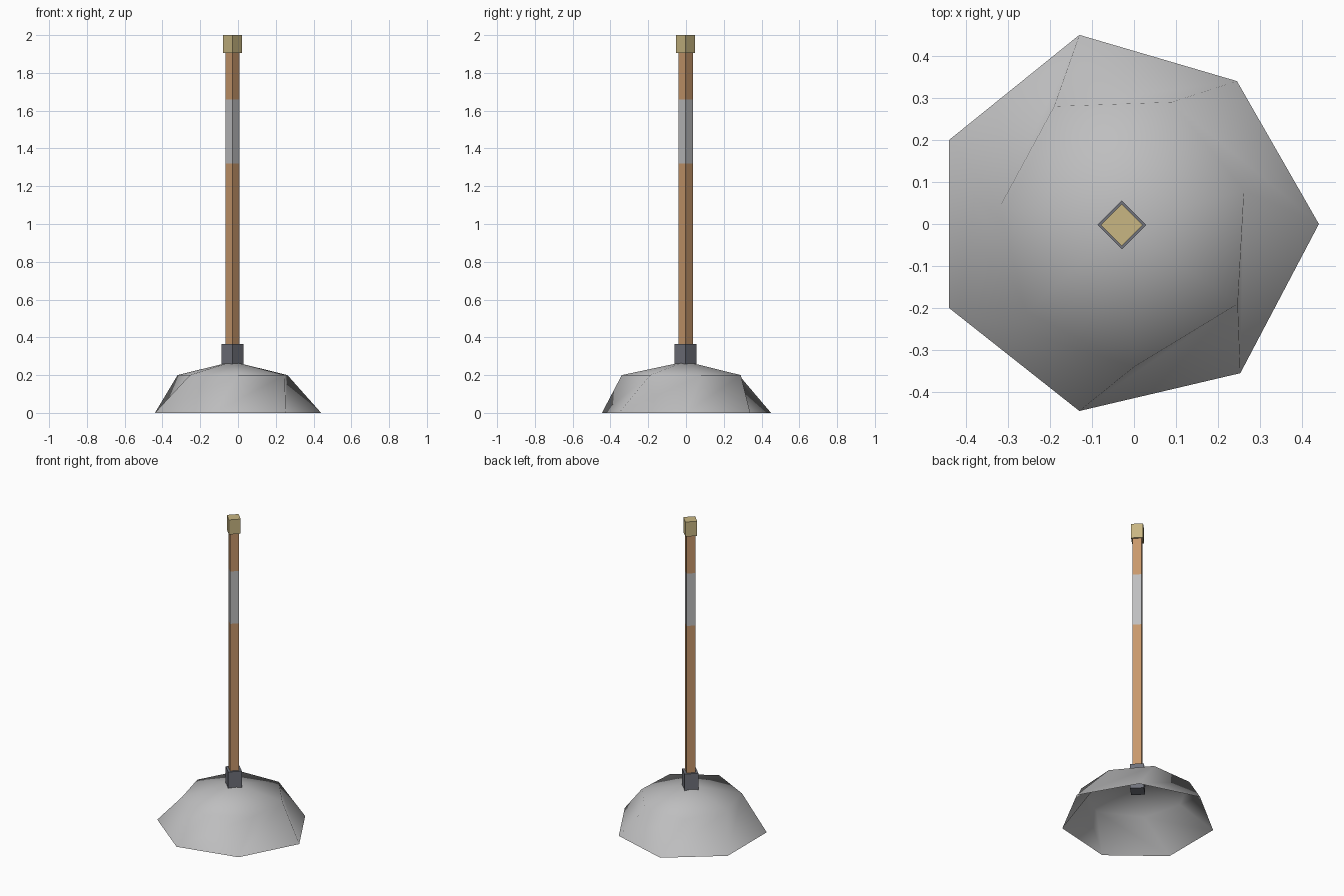
import bpy
import bmesh
import math

cube = bpy.data.objects.get("Cube")
if cube:
    bpy.data.objects.remove(cube, do_unlink=True)

AXIS = (-0.029, -0.002)  # where the pole stands


def make_material(name, rgb):
    linear = [((c / 255 + 0.055) / 1.055) ** 2.4 for c in rgb] + [1.0]
    mat = bpy.data.materials.new(name)
    mat.use_nodes = True
    mat.diffuse_color = linear
    node = next(n for n in mat.node_tree.nodes if n.type == "BSDF_PRINCIPLED")
    node.inputs["Base Color"].default_value = linear
    return mat


grey = make_material("pale_grey", (190, 190, 191))
wood = make_material("brown_wood", (200, 152, 108))
brass = make_material("dull_yellow", (200, 182, 130))
iron = make_material("dark_grey", (112, 114, 123))


def add_object(name, bm, mats):
    mesh = bpy.data.meshes.new(name)
    bm.to_mesh(mesh)
    bm.free()
    for mat in mats:
        mesh.materials.append(mat)
    obj = bpy.data.objects.new(name, mesh)
    bpy.context.collection.objects.link(obj)
    return obj


def diamond_post(name, radius, levels, mats):
    """Square post turned on its corner, one material slot per section."""
    bm = bmesh.new()
    rings = []
    for z in levels:
        rings.append([bm.verts.new((AXIS[0] + radius * math.cos(k * math.pi / 2),
                                    AXIS[1] + radius * math.sin(k * math.pi / 2), z))
                      for k in range(4)])
    for section, (low, high) in enumerate(zip(rings, rings[1:])):
        for k in range(4):
            n = (k + 1) % 4
            face = bm.faces.new((low[k], low[n], high[n], high[k]))
            face.material_index = min(section, len(mats) - 1)
    bm.faces.new(rings[0][::-1])
    bm.faces.new(rings[-1]).material_index = len(mats) - 1
    return add_object(name, bm, mats)


# Pole parts
diamond_post("collar", 0.058, (0.2, 0.365), [iron])
diamond_post("handle", 0.038, (0.3, 1.32, 1.66, 1.92), [wood, grey, wood])
diamond_post("end_cap", 0.05, (1.905, 2.0), [brass])

# Open, uneven shell: rim on the floor, twisted shoulder ring, peak under the collar
rim = [(0.44, 0), (0.245, 0.34), (-0.13, 0.45), (-0.44, 0.2),
       (-0.44, -0.2), (-0.13, -0.445), (0.253, -0.355)]
shoulder = [(0.262, 0.08), (0.09, 0.29), (-0.19, 0.28), (-0.32, 0.04),
            (-0.255, -0.21), (0, -0.34), (0.247, -0.19)]
bm = bmesh.new()
low = [bm.verts.new((x, y, 0)) for x, y in rim]
high = [bm.verts.new((x, y, 0.2)) for x, y in shoulder]
peak = bm.verts.new((AXIS[0], AXIS[1], 0.272))
for i in range(len(rim)):
    n = (i + 1) % len(rim)
    bm.faces.new((low[i], low[n], high[n]))
    bm.faces.new((low[i], high[n], high[i]))
    bm.faces.new((high[i], high[n], peak))
for face in bm.faces:
    face.smooth = True
add_object("base_shell", bm, [grey])
